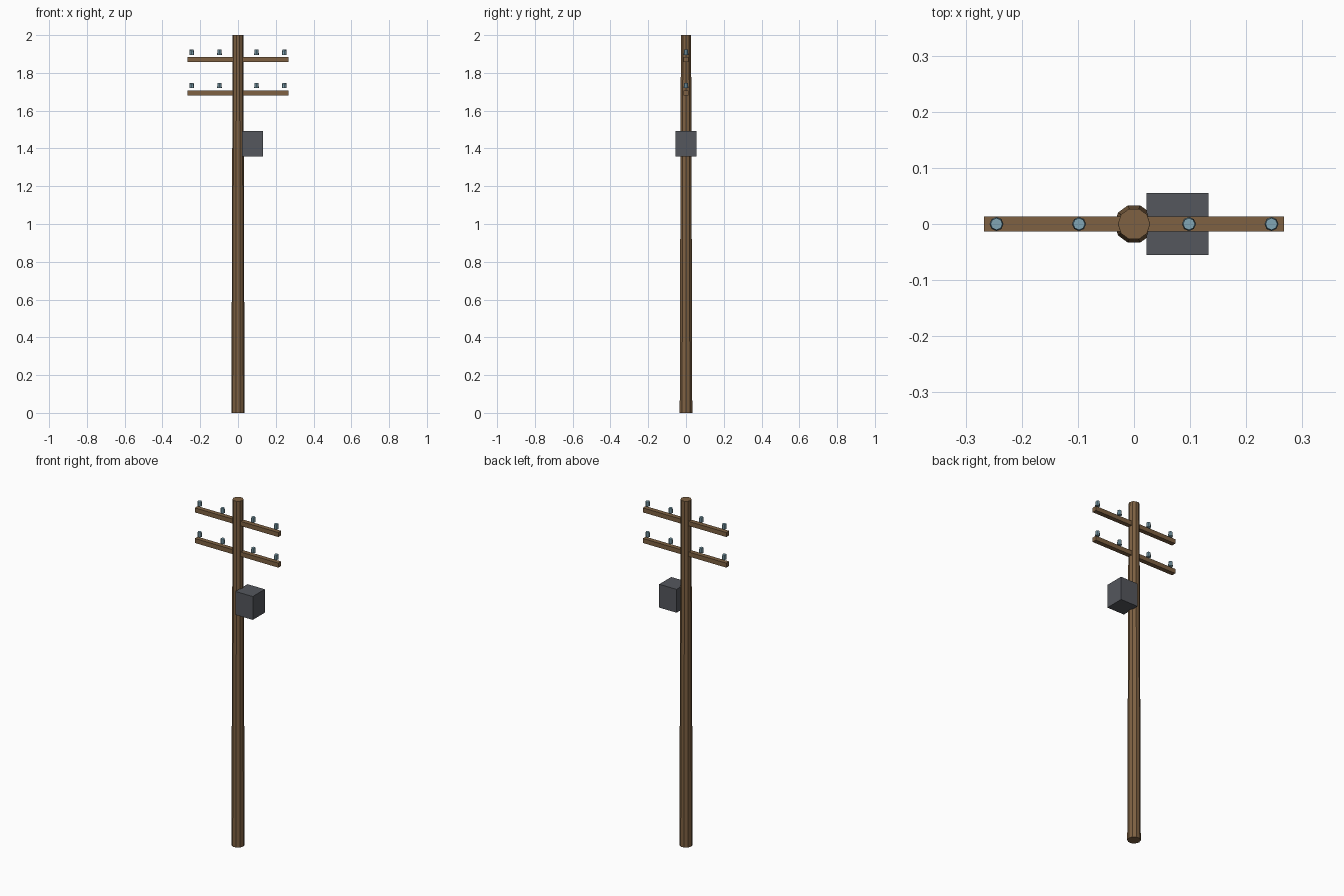
import bpy

if "Cube" in bpy.data.objects:
    bpy.data.objects.remove(bpy.data.objects["Cube"])


def material(name, rgb):
    m = bpy.data.materials.new(name)
    m.diffuse_color = (*rgb, 1)
    m.use_nodes = True
    m.node_tree.nodes["Principled BSDF"].inputs["Base Color"].default_value = m.diffuse_color
    return m


wood = material("wood", (0.21, 0.12, 0.055))
glass = material("glass", (0.22, 0.38, 0.46))
metal = material("metal", (0.09, 0.095, 0.11))


def box(name, lo, hi, mat):
    bpy.ops.mesh.primitive_cube_add(size=1, location=[(a + b) / 2 for a, b in zip(lo, hi)])
    ob = bpy.context.object
    ob.name = name
    ob.scale = [b - a for a, b in zip(lo, hi)]
    ob.data.materials.append(mat)


def taper(name, sides, r1, r2, x, z0, z1, mat, turn=0.0):
    bpy.ops.mesh.primitive_cone_add(vertices=sides, radius1=r1, radius2=r2, depth=z1 - z0,
                                    location=(x, 0, (z0 + z1) / 2), rotation=(0, 0, turn))
    ob = bpy.context.object
    ob.name = name
    ob.data.materials.append(mat)


# tapered ten-sided pole with a corner on the x axis
taper("pole", 10, 0.035, 0.0285, 0, 0, 2, wood, 1.5708)

# two crossarms, each with four insulators
for level, z in (("lower", 1.693), ("upper", 1.870)):
    box(level + "_crossarm", (-0.267, -0.013, z - 0.013), (0.267, 0.013, z + 0.013), wood)
    for i, x in enumerate((-0.245, -0.098, 0.098, 0.245)):
        taper(f"{level}_insulator_{i + 1}", 8, 0.0125, 0.0105, x, z + 0.026, z + 0.053, glass)

# transformer box on the right of the pole
box("transformer_box", (0.022, -0.055, 1.358), (0.133, 0.055, 1.493), metal)
